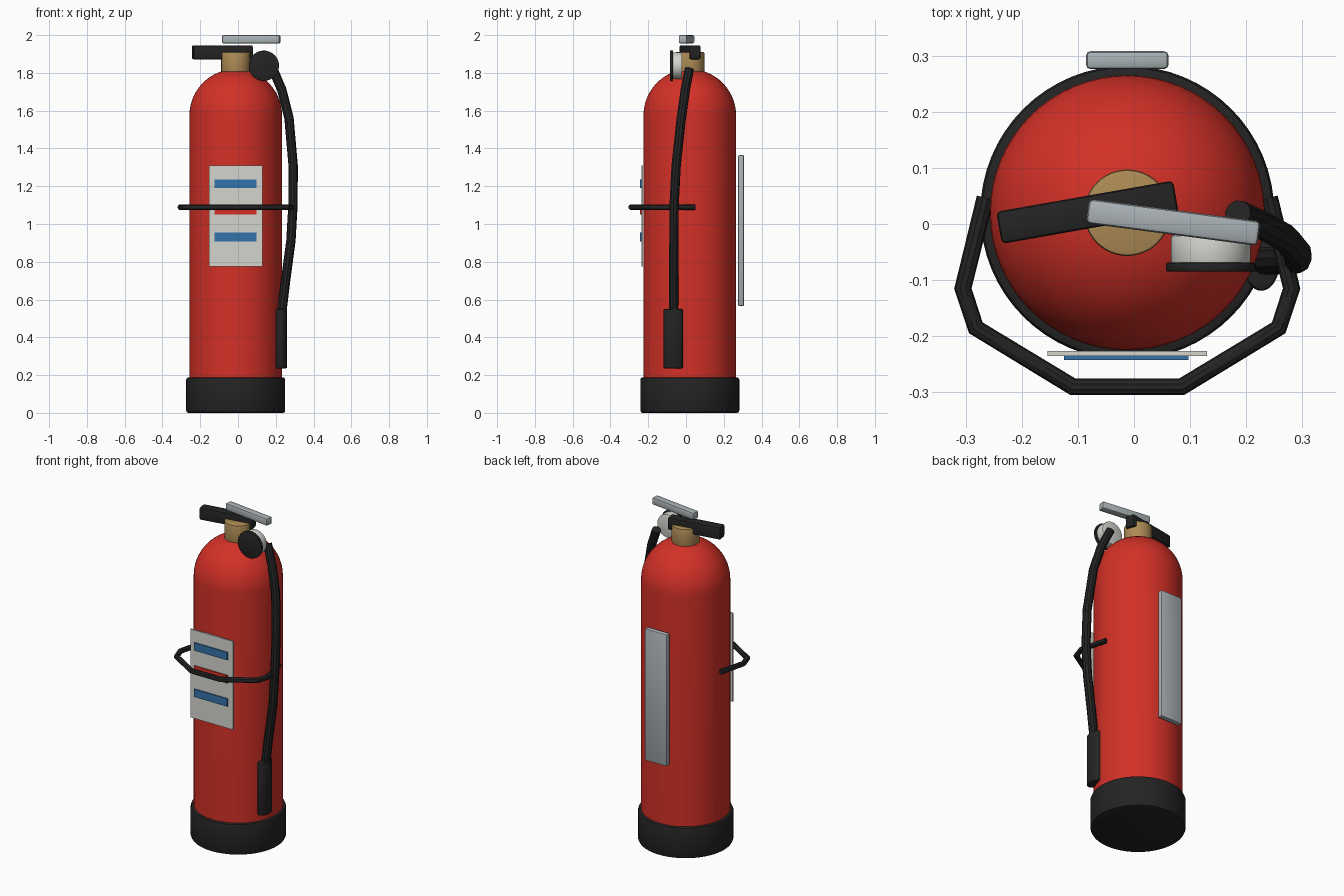
import bpy
import math

old = bpy.data.objects.get("Cube")
if old:
    bpy.data.objects.remove(old, do_unlink=True)

CX, CY = -0.012, 0.02   # axis of the bottle


def material(name, rgb, rough=0.5):
    m = bpy.data.materials.new(name)
    m.use_nodes = True
    m.diffuse_color = (*rgb, 1)
    node = m.node_tree.nodes["Principled BSDF"]
    node.inputs["Base Color"].default_value = (*rgb, 1)
    node.inputs["Roughness"].default_value = rough
    return m


RED = material("red paint", (0.65, 0.03, 0.02))
BLACK = material("black rubber", (0.017, 0.017, 0.017))
BRASS = material("brass", (0.42, 0.26, 0.09))
STEEL = material("pale steel", (0.40, 0.44, 0.46))
WHITE = material("off white", (0.66, 0.66, 0.62))
BLUE = material("label blue", (0.035, 0.17, 0.40))


def finish(name, mat, bevel=0):
    ob = bpy.context.object
    ob.name = name
    ob.data.materials.append(mat)
    if bevel:
        mod = ob.modifiers.new("soft edges", "BEVEL")
        mod.width, mod.segments = bevel, 2
        mod.limit_method = "ANGLE"
        bpy.ops.object.modifier_apply(modifier=mod.name)
    bpy.ops.object.shade_smooth_by_angle(angle=math.radians(35))
    return ob


def box(name, mat, loc, size, bevel=0, turn=0):
    bpy.ops.mesh.primitive_cube_add(size=1, location=loc, rotation=(0, 0, math.radians(turn)))
    bpy.context.object.scale = size
    bpy.ops.object.transform_apply(location=False, rotation=False, scale=True)
    return finish(name, mat, bevel)


def cylinder(name, mat, loc, radius, depth, bevel=0, tilt=0, squash=1, sides=48):
    bpy.ops.mesh.primitive_cylinder_add(vertices=sides, radius=radius, depth=depth, location=loc,
                                        rotation=(math.radians(tilt), 0, 0))
    bpy.context.object.scale = (squash, 1, 1)
    bpy.ops.object.transform_apply(location=False, rotation=False, scale=True)
    return finish(name, mat, bevel)


def tube(name, mat, points, radius):
    curve = bpy.data.curves.new(name, "CURVE")
    curve.dimensions = "3D"
    curve.bevel_depth, curve.bevel_resolution = radius, 3
    curve.use_fill_caps = True
    spline = curve.splines.new("POLY")
    spline.points.add(len(points) - 1)
    for p, co in zip(spline.points, points):
        p.co = (*co, 1)
    ob = bpy.data.objects.new(name, curve)
    bpy.context.collection.objects.link(ob)
    bpy.ops.object.select_all(action="DESELECT")
    ob.select_set(True)
    bpy.context.view_layer.objects.active = ob
    bpy.ops.object.convert(target="MESH")
    return finish(name, mat)


def lathe(name, mat, profile, sides=64):
    rings = len(profile)
    verts = [(r * math.cos(a), r * math.sin(a), z)
             for a in (2 * math.pi * i / sides for i in range(sides)) for r, z in profile]
    faces = []
    for i in range(sides):
        a, b = i * rings, (i + 1) % sides * rings
        faces += [(a + k, b + k, b + k + 1, a + k + 1) for k in range(rings - 1)]
    # close both ends
    faces.append([i * rings for i in reversed(range(sides))])
    faces.append([i * rings + rings - 1 for i in range(sides)])
    mesh = bpy.data.meshes.new(name)
    mesh.from_pydata(verts, [], faces)
    ob = bpy.data.objects.new(name, mesh)
    bpy.context.collection.objects.link(ob)
    ob.location = (CX, CY, 0)
    bpy.ops.object.select_all(action="DESELECT")
    ob.select_set(True)
    bpy.context.view_layer.objects.active = ob
    return finish(name, mat)


# Bottle with domed shoulder
R, SHOULDER = 0.245, 1.575
dome = [(R * math.cos(t), SHOULDER + R * math.sin(t))
        for t in (math.radians(87 * i / 14) for i in range(15))]
lathe("bottle", RED, [(R, 0.05)] + dome)

# Base boot and valve neck
cylinder("base_boot", BLACK, (CX, CY, 0.094), 0.262, 0.188, 0.012, sides=64)
cylinder("valve_neck", BRASS, (CX, CY, 1.845), 0.077, 0.13, 0.006)

# Carry handle and squeeze lever
box("carry_handle", BLACK, (-0.083, 0.021, 1.909), (0.32, 0.058, 0.074), 0.008, turn=10)
box("squeeze_lever", STEEL, (0.07, 0.003, 1.978), (0.308, 0.044, 0.044), 0.008, turn=-7.5)

# Pressure gauge facing the front
cylinder("gauge_body", WHITE, (0.137, -0.045, 1.838), 0.071, 0.05, 0.004, tilt=90)
cylinder("gauge_face", BLACK, (0.137, -0.077, 1.838), 0.08, 0.016, 0.003, tilt=90)

# Hose and nozzle
hose_path = [(0.185, 0.018, 1.82), (0.232, -0.004, 1.71), (0.27, -0.025, 1.56),
             (0.292, -0.052, 1.31), (0.291, -0.063, 1.1), (0.28, -0.064, 0.91),
             (0.252, -0.065, 0.7), (0.228, -0.066, 0.5)]
tube("hose", BLACK, hose_path, 0.025)
cylinder("nozzle", BLACK, (0.227, -0.067, 0.393), 0.052, 0.315, 0.007, squash=0.63)

# Retaining band, mirrored about the bottle axis
half_band = [(0.253, 0.047), (0.293, -0.115), (0.27, -0.185), (0.097, -0.29)]
band = [(CX - x, y, 1.089) for x, y in half_band]
band += [(CX + x, y, 1.089) for x, y in reversed(half_band)]
tube("retaining_band", BLACK, band, 0.0155)

# Label plate with stripes
box("label", WHITE, (CX, -0.231, 1.042), (0.285, 0.009, 0.535))
for name, mat, z in (("upper_stripe", BLUE, 1.213), ("middle_stripe", RED, 1.073),
                     ("lower_stripe", BLUE, 0.932)):
    box(name, mat, (-0.014, -0.2385, z), (0.222, 0.008, 0.047))

# Wall bracket behind the bottle
box("wall_bracket", STEEL, (CX, 0.292, 0.965), (0.147, 0.032, 0.8), 0.008)
